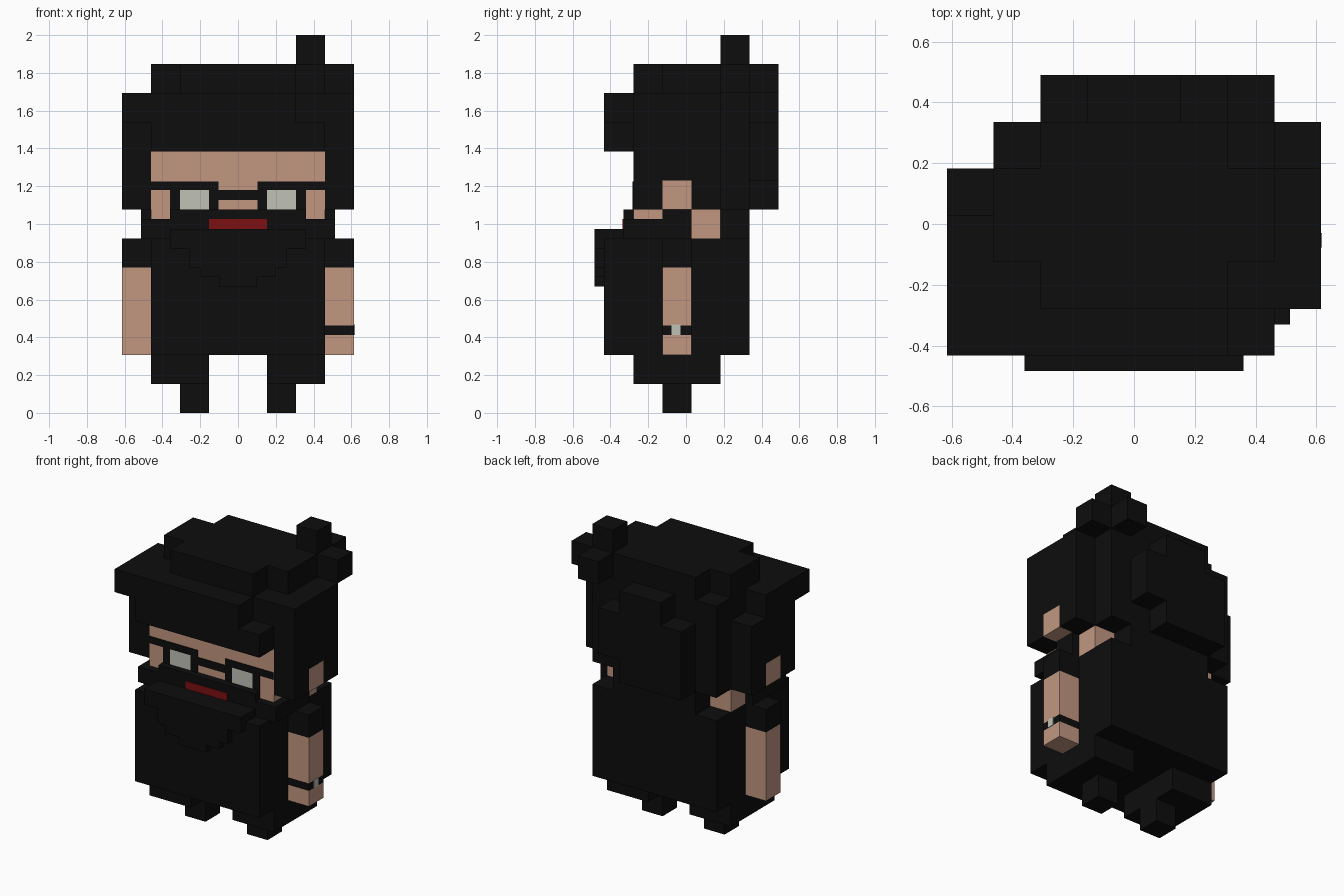
import bpy

if "Cube" in bpy.data.objects:
    bpy.data.objects.remove(bpy.data.objects["Cube"])

U = 2 / 13          # cube size
Y0 = -0.433         # y of the front grid line
PAD = U / 3         # thickness of layers worn over the body


def material(name, rgb):
    m = bpy.data.materials.new(name)
    m.diffuse_color = (*rgb, 1)
    m.use_nodes = True
    m.node_tree.nodes["Principled BSDF"].inputs["Base Color"].default_value = m.diffuse_color
    return m


BLACK = material("black", (0.004, 0.004, 0.004))
SKIN = material("skin", (0.54, 0.31, 0.22))
PALE = material("pale glass", (0.53, 0.54, 0.47))
RED = material("lip red", (0.2, 0.005, 0.006))

# outward quads of a unit cube, keyed by direction
SIDES = {
    (-1, 0, 0): ((0, 0, 0), (0, 0, 1), (0, 1, 1), (0, 1, 0)),
    (1, 0, 0): ((1, 0, 0), (1, 1, 0), (1, 1, 1), (1, 0, 1)),
    (0, -1, 0): ((0, 0, 0), (1, 0, 0), (1, 0, 1), (0, 0, 1)),
    (0, 1, 0): ((0, 1, 0), (0, 1, 1), (1, 1, 1), (1, 1, 0)),
    (0, 0, -1): ((0, 0, 0), (0, 1, 0), (1, 1, 0), (1, 0, 0)),
    (0, 0, 1): ((0, 0, 1), (1, 0, 1), (1, 1, 1), (0, 1, 1)),
}


def make(name, verts, faces, mat):
    me = bpy.data.meshes.new(name)
    me.from_pydata(verts, [], faces)
    me.materials.append(mat)
    ob = bpy.data.objects.new(name, me)
    bpy.context.collection.objects.link(ob)
    return ob


def cubes(name, mat, boxes, cut=()):
    """Union of grid boxes (x0, x1, y0, y1, z0, z1) with only the outer skin kept."""
    def fill(bs):
        return {(x, y, z) for a, b, c, d, e, f in bs for x in range(a, b)
                for y in range(c, d) for z in range(e, f)}
    cells = fill(boxes) - fill(cut)
    index, faces = {}, []
    for c in sorted(cells):
        for d, quad in SIDES.items():
            if tuple(p + q for p, q in zip(c, d)) not in cells:
                corners = [tuple(p + q for p, q in zip(c, v)) for v in quad]
                faces.append([index.setdefault(k, len(index)) for k in corners])
    return make(name, [(x * U, Y0 + y * U, z * U) for x, y, z in index], faces, mat)


def box(name, mat, x0, x1, y0, y1, z0, z1):
    """Single box in real units."""
    quads = list(SIDES.values())
    lo, hi = (x0, y0, z0), (x1, y1, z1)
    verts = [tuple(hi[i] if v[i] else lo[i] for i in range(3)) for q in quads for v in q]
    ob = make(name, verts, [range(i, i + 4) for i in range(0, 24, 4)], mat)
    return ob


FACE = Y0 + U       # front plane of the face


def plate(name, mat, x0, x1, z0, z1, lift=0.005, y=FACE):
    return box(name, mat, x0, x1, y - lift, y + 0.002, z0, z1)


# clothes: torso, neck scarf, legs and feet
cubes("torso", BLACK, [(-3, 3, 0, 5, 2, 6), (-2, 2, 3, 5, 6, 7)])
for side, a in (("left", -3), ("right", 1)):
    cubes(side + "_leg", BLACK, [(a, a + 2, 1, 4, 1, 2)])
    f = -2 if a < 0 else 1
    cubes(side + "_foot", BLACK, [(f, f + 1, 2, 3, 0, 1)])

# arms: sleeve on top, bare forearm, band on one wrist
BAND0, BAND1 = 0.413, 0.463
AY0, AY1 = Y0 + 2 * U, Y0 + 3 * U
for side, a in (("left", -4), ("right", 3)):
    cubes(side + "_sleeve", BLACK, [(a, a + 1, 2, 3, 5, 6)])
cubes("left_forearm", SKIN, [(-4, -3, 2, 3, 2, 5)])
box("right_forearm", SKIN, 3 * U, 4 * U, AY0, AY1, BAND1, 5 * U)
box("right_hand", SKIN, 3 * U, 4 * U, AY0, AY1, 2 * U, BAND0)
box("wrist_band", BLACK, 3 * U, 4 * U, AY0, AY1, BAND0, BAND1)
box("watch_face", PALE, 4 * U - 0.002, 4 * U + 0.004, -0.078, -0.03, BAND0, BAND1 + 0.005)

# head and ears
cubes("head", SKIN, [(-3, 3, 1, 4, 6, 9)])
for side, a in (("left", -4), ("right", 3)):
    cubes(side + "_ear", SKIN, [(a, a + 1, 2, 3, 7, 8)])

# hair: sides, back, fringe, crown and loose tufts
cubes("hair", BLACK, [
    (-4, 4, 1, 4, 7, 11),       # cap and sides
    (-3, 3, 4, 5, 7, 11),       # back
    (-4, 2, 0, 1, 10, 11),      # brim over the forehead
    (-3, 3, 0, 1, 9, 10),       # fringe
    (-2, 2, 1, 2, 11, 12),      # crown
    (-3, 3, 2, 4, 11, 12),
    (-2, 3, 4, 5, 11, 12),
    (3, 4, 4, 5, 11, 12),       # tufts round the top spike
    (2, 3, 5, 6, 11, 12),
    (2, 3, 4, 5, 12, 13),
    (-1, 1, 5, 6, 7, 11),       # locks at the back
    (1, 2, 5, 6, 8, 10),
    (-2, -1, 5, 6, 7, 10),
], cut=[
    (-3, 3, 1, 4, 7, 9),        # room for the head
    (-4, -3, 2, 3, 7, 8),       # room for the ears
    (3, 4, 2, 3, 7, 8),
    (-4, -3, 3, 4, 10, 11),
])

# beard: padded jaw, sideburns, moustache and stepped tip over the chest
BX = 3 * U + PAD
JAW = FACE - PAD
LIP = 7 * U - PAD
box("jaw_beard", BLACK, -BX, BX, JAW, AY0, 6 * U, LIP)
box("sideburns", BLACK, -BX, BX, AY0, AY1, 6 * U, 7 * U)
box("moustache", BLACK, -0.36, 0.36, JAW, FACE + 0.01, LIP, 7 * U)
plate("mouth", RED, -U, U, 6 * U + PAD, LIP, y=JAW)
CHEST = Y0 - PAD
box("beard_top", BLACK, -0.36, 0.36, CHEST, JAW + 0.01, 6 * U, 6 * U + PAD)
z = 6 * U
for i, (half, bottom) in enumerate(((0.36, 0.87), (0.26, 0.77), (0.2, 0.72), (0.1, 0.67))):
    box(f"beard_step_{i + 1}", BLACK, -half, half, CHEST, Y0 + 0.01, bottom, z)
    z = bottom

# glasses painted on the face
Z0, Z1, Z2, Z3, Z4 = 7 * U - PAD, 7 * U, 7 * U + PAD, 8 * U - PAD, 8 * U
for side, s in (("left", -1), ("right", 1)):
    def bar(part, mat, a, b, z0, z1):
        plate(f"{side}_{part}", mat, min(s * a, s * b), max(s * a, s * b), z0, z1)
    bar("brow_bar", BLACK, 0.103, 0.461, Z3, Z4 - 0.005)
    bar("inner_rim", BLACK, 0.103, 0.154, Z1, Z3)
    bar("outer_rim", BLACK, 0.308, 0.359, Z1, Z3)
    bar("lens", PALE, 0.154, 0.308, Z1, Z3)
plate("glasses_bridge", BLACK, -0.103, 0.103, Z2, Z3)
